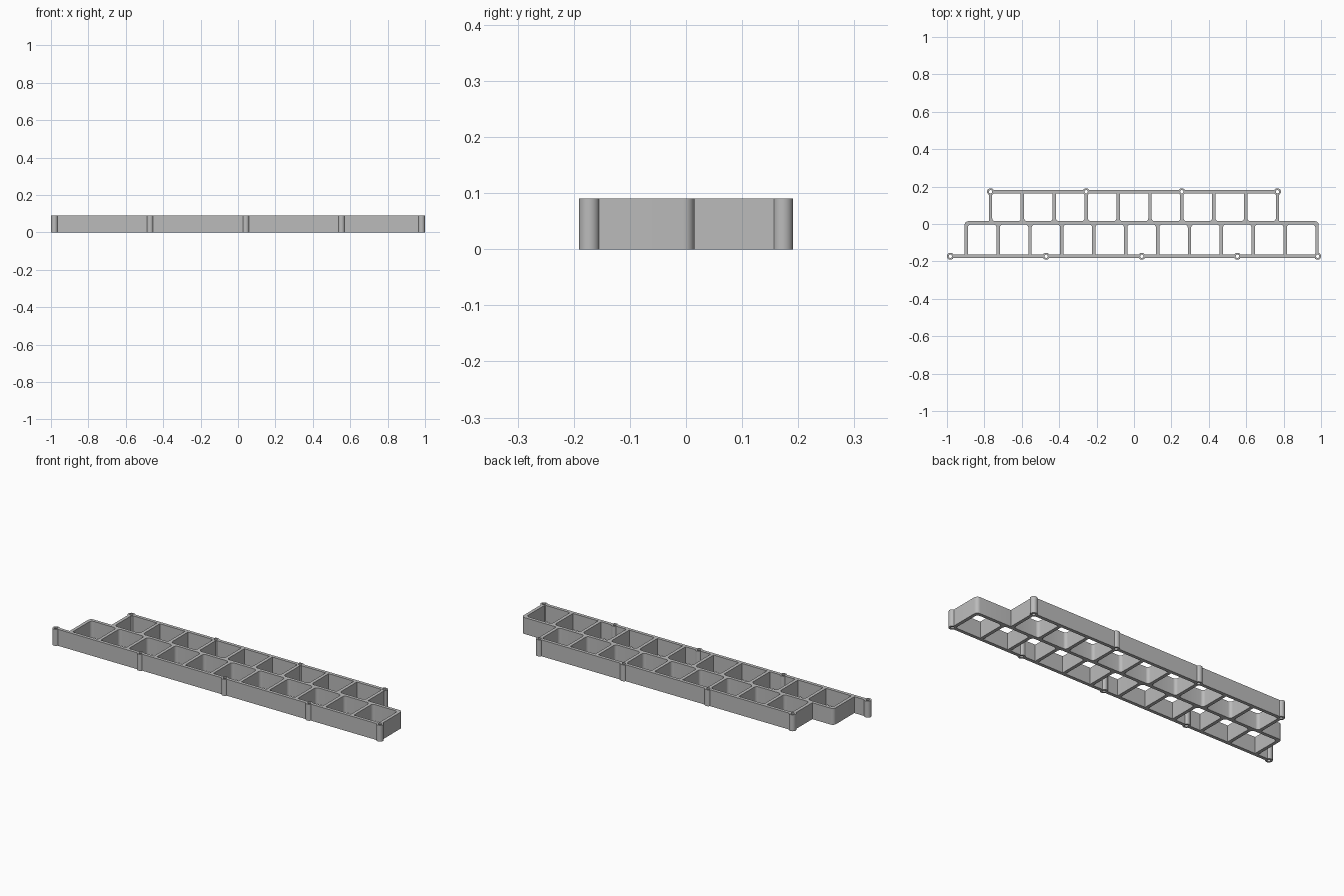
import bpy, bmesh, math
from mathutils import Vector

if "Cube" in bpy.data.objects:
    bpy.data.objects.remove(bpy.data.objects["Cube"])

HEIGHT = 0.09
HALF = 0.009            # half of a wall thickness
PITCH = 0.1705
FRONT, MIDDLE, BACK = -0.172, 0.006, 0.172
BACK_X = [-0.767 + PITCH * i for i in range(10)]
FRONT_X = [-0.897 + PITCH * i for i in range(12)]
FILLET, TUBE_R, HOLE_R = 0.016, 0.0185, 0.009

grey = bpy.data.materials.new("plain grey")
grey.use_nodes = True
COLOUR = (0.5, 0.5, 0.5, 1)
grey.diffuse_color = COLOUR
grey.node_tree.nodes["Principled BSDF"].inputs["Base Color"].default_value = COLOUR


def rounded(corners, steps=6):
    """Outline from (x, y, radius) corners, each rounded by its radius."""
    pts = []
    for i, (x, y, r) in enumerate(corners):
        p = Vector((x, y))
        if r == 0:
            pts.append(p)
            continue
        u = (Vector(corners[i - 1][:2]) - p).normalized()
        v = (Vector(corners[(i + 1) % len(corners)][:2]) - p).normalized()
        centre = p + (u + v) * r
        for k in range(steps + 1):
            a = math.pi / 2 * k / steps
            pts.append(centre - v * r * math.cos(a) - u * r * math.sin(a))
    return pts


def cell(x0, x1, y_outer, y_mid):
    """Opening with rounded corners along the middle wall."""
    return rounded([(x0, y_outer, 0), (x1, y_outer, 0),
                    (x1, y_mid, FILLET), (x0, y_mid, FILLET)])


def add_mesh(name, bm):
    mesh = bpy.data.meshes.new(name)
    bm.to_mesh(mesh)
    bm.free()
    mesh.materials.append(grey)
    obj = bpy.data.objects.new(name, mesh)
    bpy.context.collection.objects.link(obj)
    return obj


def cylinders(name, places, radius, depth):
    bm = bmesh.new()
    for x, y in places:
        made = bmesh.ops.create_cone(bm, cap_ends=True, segments=24,
                                     radius1=radius, radius2=radius, depth=depth)
        bmesh.ops.translate(bm, verts=made["verts"], vec=(x, y, HEIGHT / 2))
    return add_mesh(name, bm)


# Stepped footprint of the two rows, with the long front rail
right, left = FRONT_X[-1] + HALF, FRONT_X[0] - HALF
b_right, b_left = BACK_X[-1] + HALF, BACK_X[0] - HALF
mid_top = MIDDLE + HALF
outlines = [rounded([
    (-0.981, FRONT - HALF, 0), (right, FRONT - HALF, 0),
    (right, mid_top, 0.02), (b_right, mid_top, 0),
    (b_right, BACK + HALF, 0), (b_left, BACK + HALF, 0),
    (b_left, mid_top, 0), (left, mid_top, 0.02),
    (left, FRONT + HALF, 0), (-0.981, FRONT + HALF, 0)])]

# Open cells of both rows
for xs, y_outer, y_mid in ((FRONT_X, FRONT + HALF, MIDDLE - HALF),
                           (BACK_X, BACK - HALF, MIDDLE + HALF)):
    for a, b in zip(xs, xs[1:]):
        outlines.append(cell(a + HALF, b - HALF, y_outer, y_mid))

# Filled curve, extruded to the wall height and turned into a mesh
curve = bpy.data.curves.new("footprint", "CURVE")
curve.dimensions = "2D"
curve.fill_mode = "BOTH"
curve.extrude = HEIGHT / 2
for pts in outlines:
    spline = curve.splines.new("POLY")
    spline.points.add(len(pts) - 1)
    for point, p in zip(spline.points, pts):
        point.co = (p.x, p.y, 0, 1)
    spline.use_cyclic_u = True
footprint = bpy.data.objects.new("footprint", curve)
bpy.context.collection.objects.link(footprint)
bpy.context.view_layer.update()
depsgraph = bpy.context.evaluated_depsgraph_get()
flat = bpy.data.meshes.new_from_object(footprint.evaluated_get(depsgraph))
bm = bmesh.new()
bm.from_mesh(flat)
bpy.data.objects.remove(footprint)
bmesh.ops.remove_doubles(bm, verts=bm.verts, dist=0.00001)
bmesh.ops.recalc_face_normals(bm, faces=bm.faces)
bmesh.ops.translate(bm, verts=bm.verts, vec=(0, 0, HEIGHT / 2))
grid = add_mesh("cell_grid", bm)

# Pin tubes along the front and back rails
places = [(x, 0.1725) for x in (-0.767, -0.256, 0.256, 0.767)]
places += [(x, -0.1725) for x in (-0.9815, -0.47, 0.042, 0.553, 0.9815)]
tubes = cylinders("pin_tubes", places, TUBE_R, HEIGHT)
holes = cylinders("pin_holes", places, HOLE_R, HEIGHT * 2)

for cutter, operation in ((tubes, "UNION"), (holes, "DIFFERENCE")):
    mod = grid.modifiers.new(cutter.name, "BOOLEAN")
    mod.operation = operation
    mod.solver = "EXACT"
    mod.object = cutter

# Bake the joins, then drop the helpers
bpy.context.view_layer.update()
depsgraph = bpy.context.evaluated_depsgraph_get()
joined = bpy.data.meshes.new_from_object(grid.evaluated_get(depsgraph))
grid.modifiers.clear()
grid.data = joined
for helper in (tubes, holes):
    bpy.data.objects.remove(helper)

bpy.ops.object.select_all(action="DESELECT")
grid.select_set(True)
bpy.context.view_layer.objects.active = grid
bpy.ops.object.shade_smooth_by_angle(angle=math.radians(35))
